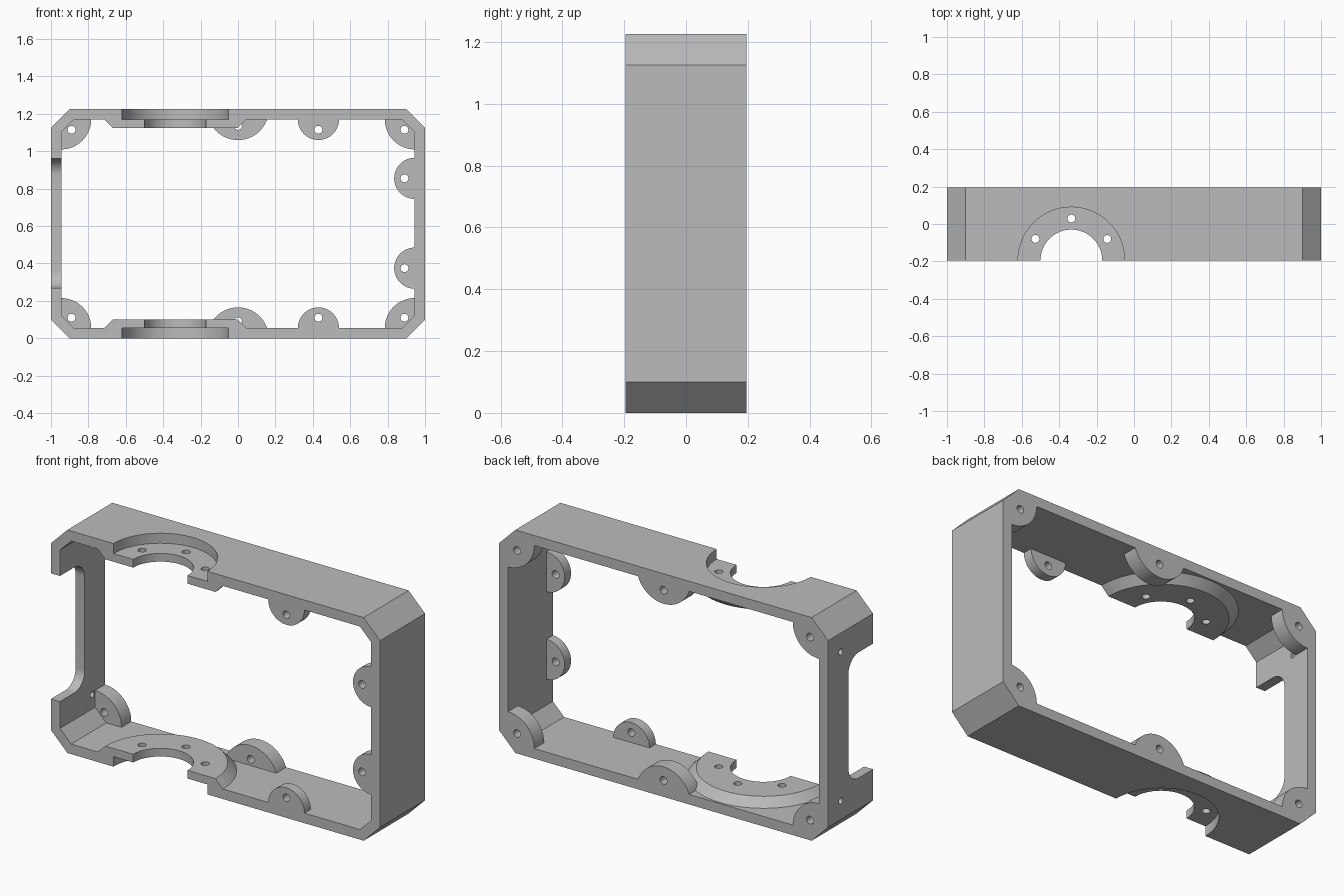
import bpy, bmesh, math
from math import cos, sin, pi, radians
from mathutils import Vector

if "Cube" in bpy.data.objects:
    bpy.data.objects.remove(bpy.data.objects["Cube"])

grey = bpy.data.materials.new("machined grey")
grey.use_nodes = True
grey.diffuse_color = (0.5, 0.5, 0.5, 1)
grey.node_tree.nodes["Principled BSDF"].inputs["Base Color"].default_value = (0.5, 0.5, 0.5, 1)

HEIGHT, DEPTH, WALL = 1.225, 0.195, 0.055
INX, INZ = 1 - WALL, HEIGHT - WALL      # inner faces of the side and top walls
MOUNT_X = -0.335                        # axis of the round mounts
HOLE = 0.021


def arc(cu, cv, r, start, end, steps=32):
    """Points on an arc, angles in degrees."""
    angles = [radians(start + (end - start) * i / steps) for i in range(steps + 1)]
    return [(cu + r * cos(a), cv + r * sin(a)) for a in angles]


def prism(name, outline, axis, low, high, high_outline=None):
    """Loft an outline along an axis, with an optional different far outline."""
    place = {"x": lambda u, v, w: (w, u, v),
             "y": lambda u, v, w: (u, w, v),
             "z": lambda u, v, w: (u, v, w)}[axis]
    bm = bmesh.new()
    a = [bm.verts.new(place(u, v, low)) for u, v in outline]
    b = [bm.verts.new(place(u, v, high)) for u, v in high_outline or outline]
    bm.faces.new(a)
    bm.faces.new(b)
    n = len(a)
    for i in range(n):
        j = (i + 1) % n
        bm.faces.new((a[i], a[j], b[j], b[i]))
    bmesh.ops.recalc_face_normals(bm, faces=bm.faces)
    mesh = bpy.data.meshes.new(name)
    bm.to_mesh(mesh)
    bm.free()
    mesh.materials.append(grey)
    obj = bpy.data.objects.new(name, mesh)
    bpy.context.collection.objects.link(obj)
    return obj


def rod(u, v, r, axis, low, high, steps=32):
    return prism("cutter", arc(u, v, r, 0, 360, steps)[:-1], axis, low, high)


def cut(obj, cutters):
    """Subtract each cutter, bake the result and remove the cutters."""
    for c in cutters:
        c.hide_render = True
        mod = obj.modifiers.new("cut", "BOOLEAN")
        mod.operation, mod.solver, mod.object = "DIFFERENCE", "EXACT", c
    graph = bpy.context.evaluated_depsgraph_get()
    mesh = bpy.data.meshes.new_from_object(obj.evaluated_get(graph))
    obj.modifiers.clear()
    obj.data = mesh
    for c in cutters:
        bpy.data.objects.remove(c)
    return obj


def octagon(inset, chamfer):
    x, low, high = 1 - inset, inset, HEIGHT - inset
    c = chamfer
    return [(-x + c, low), (x - c, low), (x, low + c), (x, high - c),
            (x - c, high), (-x + c, high), (-x, high - c), (-x, low + c)]


parts = []

# Chamfered frame, hollowed through from front to back
frame = prism("frame", octagon(0, 0.1), "y", -DEPTH, DEPTH)
inside = prism("cutter", octagon(WALL, 0.068), "y", -0.5, 0.5)
cut(frame, [inside])

# Side window with rounded rear corners, side screw holes and round mount recesses
r, back, low, high = 0.09, 0.02, 0.27, 0.96
window = ([(-0.4, low)] + arc(back - r, low + r, r, -90, 0, 12)
          + arc(back - r, high - r, r, 0, 90, 12) + [(-0.4, high)])
cut(frame, [prism("cutter", window, "x", -1.2, -0.8),
            rod(MOUNT_X, -DEPTH, 0.285, "z", -0.2, 1.5, 96)]
    + [rod(0.085, z, 0.017, "x", -1.2, -0.8) for z in (0.203, 1.022)])
parts.append(frame)

# Round mount plates: bevelled half discs with a bore and three bolt holes
for name, base, top in (("lower_mount", WALL, 0.1), ("upper_mount", INZ, HEIGHT - 0.1)):
    plate = prism(name, arc(MOUNT_X, -DEPTH, 0.38, 0, 180, 48), "z", base, top,
                  arc(MOUNT_X, -DEPTH, 0.335, 0, 180, 48))
    bolts = arc(MOUNT_X, -DEPTH, 0.224, 31, 149, 2)
    cut(plate, [rod(MOUNT_X, -DEPTH, 0.165, "z", -0.2, 1.5, 64)]
        + [rod(x, y, HOLE, "z", -0.2, 1.5) for x, y in bolts])
    parts.append(plate)


def tab(name, outline, hole, front, rear):
    obj = prism(name, outline, "y", front, rear)
    parts.append(cut(obj, [rod(*hole, HOLE, "y", -0.5, 0.5)]))


REAR, FRONT = (0.11, DEPTH), (-DEPTH, -0.14)

# Rear corner tabs
for side, sx in (("left", 1), ("right", -1)):
    for level, cz, sz in (("upper", INZ, -1), ("lower", WALL, 1)):
        quarter = [(sx * (INX - u), cz + sz * v) for u, v in arc(0, 0, 0.16, 0, 90)]
        c = (sx * INX, cz)
        tab(f"{level}_{side}_corner_tab", quarter + [c],
            (sx * (INX - WALL), cz + sz * WALL), *REAR)

# Rear middle tabs and front tabs on the top and bottom walls
for level, outer, s in (("upper", HEIGHT, -1), ("lower", 0, 1)):
    middle = [(u, outer + s * v) for u, v in arc(0, 0, 0.165, 16, 164)]
    tab(f"{level}_middle_tab", middle, (0, outer + s * 0.09), *REAR)
    half = [(u, outer + s * (WALL + v)) for u, v in arc(0.43, 0, 0.11, 0, 180)]
    tab(f"{level}_front_tab", half, (0.43, outer + s * 2 * WALL), *FRONT)

# Front tabs on the left wall
for level, z in (("upper", 0.855), ("lower", 0.375)):
    tab(f"{level}_side_tab", arc(INX, z, 0.11, 90, 270), (INX - WALL, z), *FRONT)

# Smooth the round surfaces, keep the edges sharp
bpy.ops.object.select_all(action="DESELECT")
for p in parts:
    p.select_set(True)
bpy.context.view_layer.objects.active = frame
bpy.ops.object.shade_smooth_by_angle(angle=radians(30))
